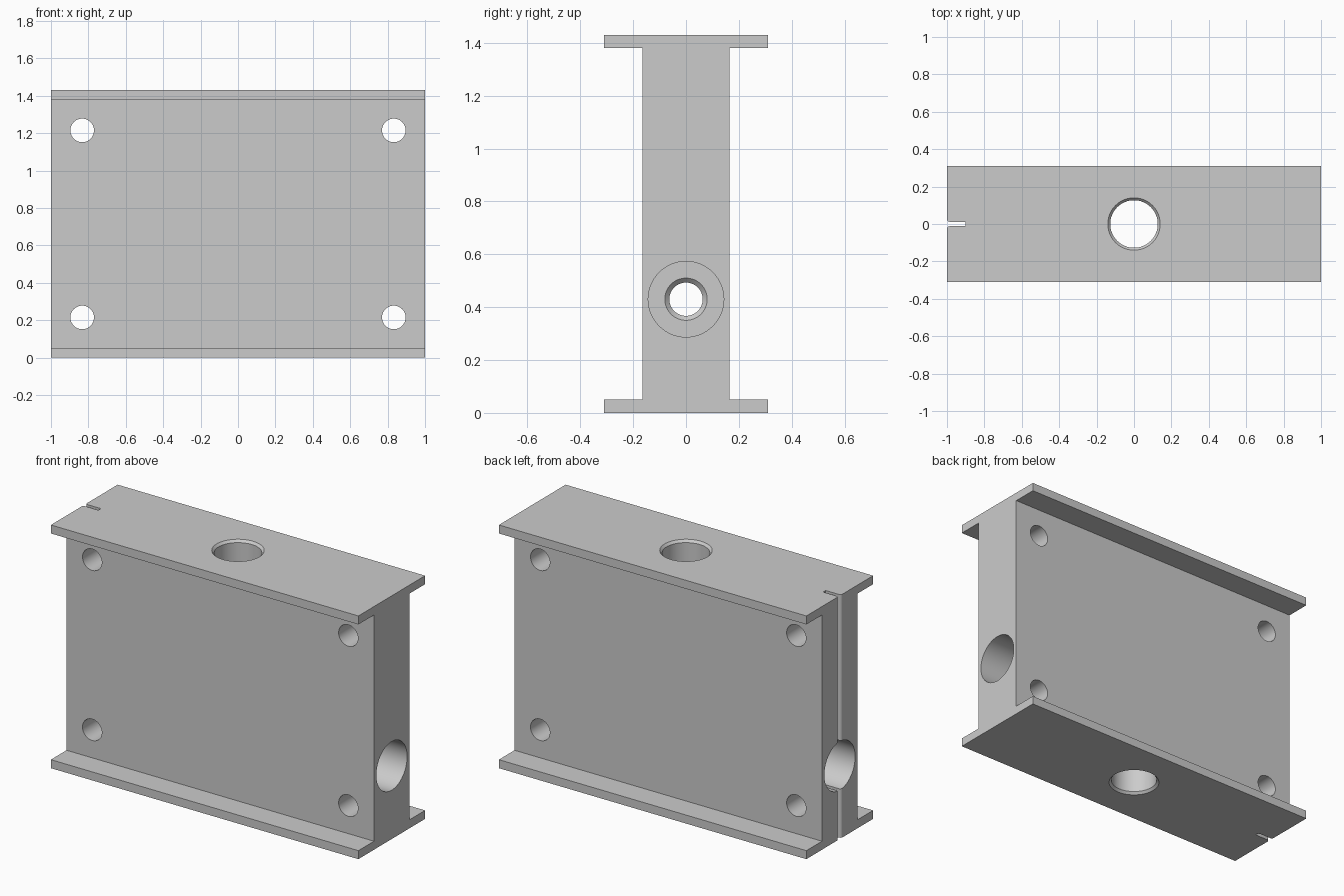
import bpy
import bmesh
from math import cos, sin, pi
from mathutils import Matrix, Vector

old = bpy.data.objects.get("Cube")
if old:
    bpy.data.objects.remove(old, do_unlink=True)

HEIGHT, HALF_LENGTH = 1.43, 1.0
FLANGE_Y, WEB_Y, FLANGE_T = 0.31, 0.165, 0.05

grey = bpy.data.materials.new("plain_grey")
grey.use_nodes = True
grey.diffuse_color = (0.6, 0.6, 0.6, 1)
grey.node_tree.nodes["Principled BSDF"].inputs["Base Color"].default_value = (0.6, 0.6, 0.6, 1)


def loft(name, rings):
    """Closed solid through a list of matching point rings."""
    bm = bmesh.new()
    loops = [[bm.verts.new(p) for p in ring] for ring in rings]
    n = len(loops[0])
    for a, b in zip(loops, loops[1:]):
        for i in range(n):
            j = (i + 1) % n
            bm.faces.new((a[i], a[j], b[j], b[i]))
    bm.faces.new(loops[0][::-1])
    bm.faces.new(loops[-1])
    bmesh.ops.recalc_face_normals(bm, faces=bm.faces)
    mesh = bpy.data.meshes.new(name)
    bm.to_mesh(mesh)
    bm.free()
    mesh.materials.append(grey)
    obj = bpy.data.objects.new(name, mesh)
    bpy.context.collection.objects.link(obj)
    return obj


def turned(name, profile, axis, centre, sides=64):
    """Round solid from (position, radius) pairs along an axis."""
    turn = Vector((0, 0, 1)).rotation_difference(Vector(axis)).to_matrix().to_4x4()
    place = Matrix.Translation(centre) @ turn
    angles = [2 * pi * i / sides for i in range(sides)]
    return loft(name, [[place @ Vector((r * cos(a), r * sin(a), h)) for a in angles]
                       for h, r in profile])


# I-shaped housing block
quarter = [(FLANGE_Y, 0), (FLANGE_Y, FLANGE_T), (WEB_Y, FLANGE_T)]
right_side = quarter + [(y, HEIGHT - z) for y, z in reversed(quarter)]
section = right_side + [(-y, z) for y, z in reversed(right_side)]
body = loft("housing_block", [[(x, y, z) for y, z in section] for x in (-HALF_LENGTH, HALF_LENGTH)])

cutters = []

# Four mounting holes through the web
for x in (-0.833, 0.833):
    for z in (0.215, 1.215):
        cutters.append(turned("mounting_hole", [(-0.4, 0.063), (0.4, 0.063)], (0, 1, 0), (x, 0, z), 48))

# Vertical bore with chamfered mouths
half = [(0.1, 0.24), (0.0, 0.14), (-0.014, 0.127)]
bore = [(HEIGHT + h, r) for h, r in half]
bore += [(-h, r) for h, r in reversed(half)]
cutters.append(turned("vertical_bore", bore, (0, 0, 1), (0, 0, 0)))

# Stepped lengthwise bore, countersunk at each step
step = [(1.1, 0.143), (0.5, 0.143), (0.5, 0.08), (0.483, 0.063)]
cutters.append(turned("stepped_bore", step + [(-h, r) for h, r in reversed(step)],
                      (1, 0, 0), (0, 0, 0.43)))

# Full-height slot with a rounded mouth in the right end
W, R = 0.012, 0.015
mouth = [(-1.1, W + R)] + [(-1 + R - R * cos(a), W + R - R * sin(a))
                           for a in [pi / 2 * i / 6 for i in range(7)]]
side = mouth + [(-0.9, W)]
outline = side + [(x, -y) for x, y in reversed(side)]
cutters.append(loft("end_slot", [[(x, y, z) for x, y in outline] for z in (-0.1, HEIGHT + 0.1)]))

# Cut everything out of the block
bpy.ops.object.select_all(action='DESELECT')
body.select_set(True)
bpy.context.view_layer.objects.active = body
for cutter in cutters:
    cutter.hide_render = True
    mod = body.modifiers.new("cut", 'BOOLEAN')
    mod.operation = 'DIFFERENCE'
    mod.solver = 'EXACT'
    mod.object = cutter
    bpy.ops.object.modifier_apply(modifier=mod.name)
    bpy.data.objects.remove(cutter, do_unlink=True)

bpy.ops.object.shade_smooth_by_angle(angle=pi / 7)
